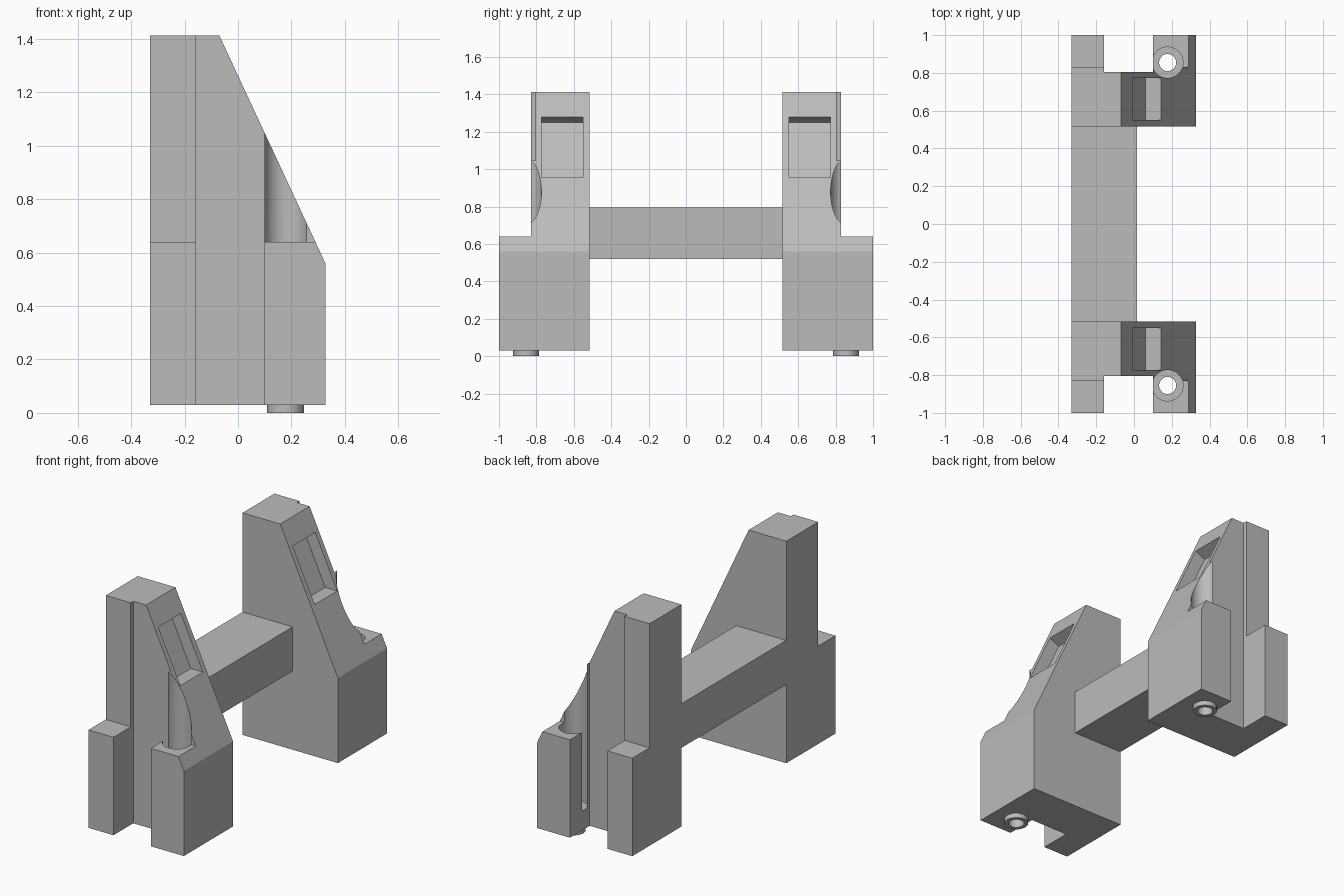
import bpy, bmesh, math
from mathutils import Matrix, Vector

if "Cube" in bpy.data.objects:
    bpy.data.objects.remove(bpy.data.objects["Cube"], do_unlink=True)

grey = bpy.data.materials.new("plain_grey")
grey.use_nodes = True
colour = (0.5, 0.5, 0.5, 1)
grey.diffuse_color = colour
grey.node_tree.nodes["Principled BSDF"].inputs["Base Color"].default_value = colour


def finish(name, bm):
    bmesh.ops.recalc_face_normals(bm, faces=bm.faces)
    mesh = bpy.data.meshes.new(name)
    bm.to_mesh(mesh)
    bm.free()
    mesh.materials.append(grey)
    obj = bpy.data.objects.new(name, mesh)
    bpy.context.collection.objects.link(obj)
    return obj


def prism(name, profile, y0, y1):
    """Extrude an (x, z) profile along y."""
    bm = bmesh.new()
    face = bm.faces.new([bm.verts.new((x, y0, z)) for x, z in profile])
    new = bmesh.ops.extrude_face_region(bm, geom=[face])["geom"]
    verts = [g for g in new if isinstance(g, bmesh.types.BMVert)]
    bmesh.ops.translate(bm, verts=verts, vec=(0, y1 - y0, 0))
    return finish(name, bm)


def box(name, x0, x1, y0, y1, z0, z1):
    return prism(name, [(x0, z0), (x1, z0), (x1, z1), (x0, z1)], y0, y1)


def rod(name, radius, z0, z1):
    bm = bmesh.new()
    bmesh.ops.create_cone(bm, cap_ends=True, segments=48, radius1=radius, radius2=radius,
                          depth=z1 - z0,
                          matrix=Matrix.Translation((BOLT_X, BOLT_Y, (z0 + z1) / 2)))
    return finish(name, bm)


def combine(target, tool, operation):
    mod = target.modifiers.new(tool.name, "BOOLEAN")
    mod.object, mod.operation, mod.solver = tool, operation, "EXACT"
    tool.hide_render = True
    bpy.context.view_layer.update()
    mesh = bpy.data.meshes.new_from_object(
        target.evaluated_get(bpy.context.evaluated_depsgraph_get()))
    target.modifiers.clear()
    target.data = mesh
    bpy.data.objects.remove(tool, do_unlink=True)


# Main dimensions
BACK, FRONT, BASE, TOP = -0.33, 0.327, 0.03, 1.413
INNER, OUTER, LEDGE = 0.516, 1.0, 0.64
BOLT_X, BOLT_Y = 0.178, 0.855
slope_top, slope_end = Vector((-0.07, TOP)), Vector((FRONT, 0.56))
down = (slope_end - slope_top).normalized()
inward = Vector((down.y, -down.x))


def on_slope(z):
    return slope_top + down * ((z - TOP) / down.y)


# Tower with a sloping front
tower = prism("left_tower", [(BACK, BASE), (FRONT, BASE), slope_end, slope_top, (BACK, TOP)],
              INNER, OUTER)

# Bolt collar under the foot
combine(tower, rod("collar", 0.069, 0, BASE + 0.02), "UNION")

# Ledge, vertical channel, bolt recess and bolt hole
combine(tower, box("ledge_cut", -1, 1, 0.83, 2, LEDGE, 2), "DIFFERENCE")
combine(tower, box("channel_cut", -0.158, 0.10, 0.805, 2, -1, 2), "DIFFERENCE")
combine(tower, rod("recess_cut", 0.082, 0.15, 2), "DIFFERENCE")
combine(tower, rod("hole_cut", 0.045, -1, 1), "DIFFERENCE")

# Slanted pocket in the sloping face
high, low = on_slope(1.28), on_slope(0.955)
deep_high = high + inward * 0.075
deep_low = deep_high + down * ((low.y - deep_high.y) / down.y)
pocket = prism("pocket_cut", [deep_low, (low.x + 0.1, low.y), high - inward * 0.1, deep_high],
               0.55, 0.772)
combine(tower, pocket, "DIFFERENCE")

# Mirrored tower
bm = bmesh.new()
bm.from_mesh(tower.data)
bmesh.ops.scale(bm, vec=(1, -1, 1), verts=bm.verts)
twin = finish("right_tower", bm)
tower.name, twin.name = "rear_tower", "front_tower"

# Cross beam
beam = box("cross_beam", BACK, 0.015, -INNER, INNER, 0.52, 0.795)

for obj in (tower, twin, beam):
    bpy.ops.object.select_all(action="DESELECT")
    obj.select_set(True)
    bpy.context.view_layer.objects.active = obj
    bpy.ops.object.shade_smooth_by_angle(angle=math.radians(20))
